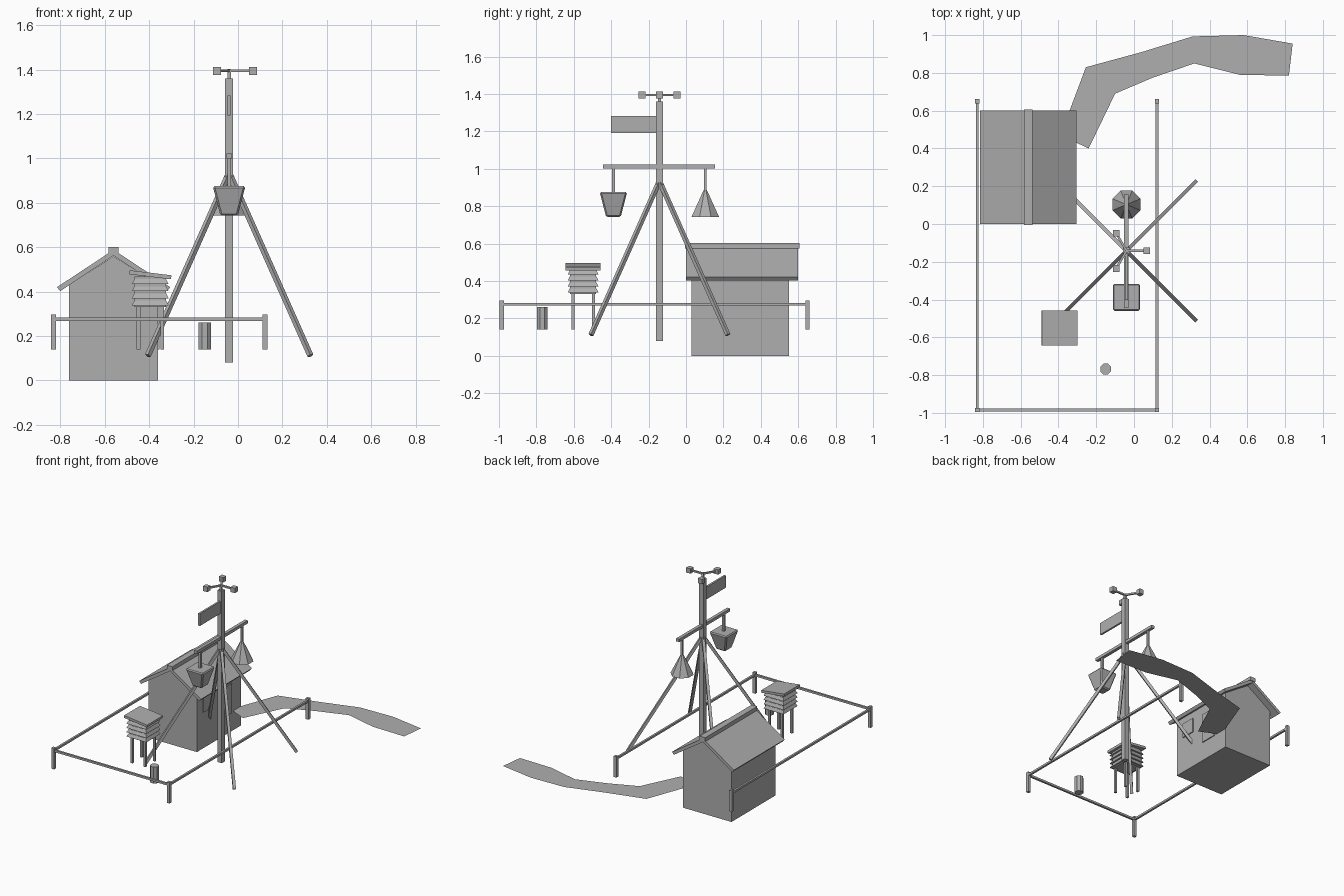
import bpy, bmesh, math
from mathutils import Vector, Matrix

if "Cube" in bpy.data.objects:
    bpy.data.objects.remove(bpy.data.objects["Cube"])

grey = bpy.data.materials.new("plain grey")
grey.use_nodes = True
grey.diffuse_color = (0.43, 0.43, 0.43, 1)
grey.node_tree.nodes["Principled BSDF"].inputs["Base Color"].default_value = (0.43, 0.43, 0.43, 1)

MX, MY, GROUND = -0.04, -0.142, 0.14      # mast position and ground level


def finish(name, bm):
    me = bpy.data.meshes.new(name)
    bm.to_mesh(me)
    bm.free()
    me.materials.append(grey)
    ob = bpy.data.objects.new(name, me)
    bpy.context.collection.objects.link(ob)
    return ob


def box(name, x, y, z, tilt=0):
    """Box from (min, max) pairs, optionally tilted about its own y axis."""
    bm = bmesh.new()
    bmesh.ops.create_cube(bm, size=1)
    size = [b - a for a, b in (x, y, z)]
    centre = [(a + b) / 2 for a, b in (x, y, z)]
    bm.transform(Matrix.Translation(centre) @ Matrix.Rotation(tilt, 4, 'Y')
                 @ Matrix.Diagonal((*size, 1)))
    return finish(name, bm)


def block(name, x, y, z, half):
    """Upright square bar centred on x, y."""
    return box(name, (x - half, x + half), (y - half, y + half), z)


def bar(name, a, b, width):
    """Square bar between two points."""
    a, b = Vector(a), Vector(b)
    d = b - a
    bm = bmesh.new()
    bmesh.ops.create_cube(bm, size=1)
    bm.transform(Matrix.Translation((a + b) / 2) @ d.to_track_quat('Z', 'Y').to_matrix().to_4x4()
                 @ Matrix.Diagonal((width, width, d.length, 1)))
    return finish(name, bm)


def cone(name, x, y, z, r_low, r_high, sides, turn=0):
    bm = bmesh.new()
    bmesh.ops.create_cone(bm, cap_ends=True, segments=sides, radius1=r_low,
                          radius2=r_high, depth=z[1] - z[0])
    bm.transform(Matrix.Translation((x, y, sum(z) / 2)) @ Matrix.Rotation(turn, 4, 'Z'))
    return finish(name, bm)


def prism(name, profile, y):
    """Extrude an x-z profile along y."""
    bm = bmesh.new()
    face = bm.faces.new([bm.verts.new((px, y[0], pz)) for px, pz in profile])
    out = bmesh.ops.extrude_face_region(bm, geom=[face])
    moved = [v for v in out["geom"] if isinstance(v, bmesh.types.BMVert)]
    bmesh.ops.translate(bm, verts=moved, vec=(0, y[1] - y[0], 0))
    bmesh.ops.recalc_face_normals(bm, faces=bm.faces)
    return finish(name, bm)


# Hut with gabled walls, roof slopes and ridge cap
HX = -0.56
prism("hut_walls", [(HX - 0.2, 0), (HX + 0.2, 0), (HX + 0.2, 0.43),
                    (HX, 0.56), (HX - 0.2, 0.43)], (0.03, 0.55))
for side, label in ((-1, "right"), (1, "left")):
    prism("hut_roof_" + label, [(HX, 0.562), (HX + side * 0.24, 0.402),
                                (HX + side * 0.255, 0.42), (HX, 0.588)], (0, 0.6))
box("hut_ridge", (HX - 0.023, HX + 0.023), (-0.006, 0.606), (0.573, 0.602))
box("hut_door", (HX + 0.198, HX + 0.207), (0.31, 0.435), (GROUND, 0.36))
box("hut_window", (HX + 0.198, HX + 0.207), (0.1, 0.207), (0.27, 0.378))

# Winding footpath, a flat sheet from the hut door
bm = bmesh.new()
left_edge = [(-0.39, 0.47), (-0.255, 0.83), (0.04, 0.91), (0.31, 0.993), (0.58, 1.0), (0.84, 0.955)]
right_edge = [(-0.24, 0.4), (-0.1, 0.69), (0.1, 0.775), (0.32, 0.85), (0.56, 0.79), (0.82, 0.785)]
rows = [[bm.verts.new((x, y, GROUND + 0.004)) for x, y in edge] for edge in (left_edge, right_edge)]
for i in range(len(left_edge) - 1):
    bm.faces.new((rows[1][i], rows[1][i + 1], rows[0][i + 1], rows[0][i]))
finish("footpath", bm)

# Mast with four splayed struts
block("mast", MX, MY, (0.08, 1.36), 0.018)
for sx in (-1, 1):
    for sy in (-1, 1):
        bar("mast_strut", (MX, MY, 0.935), (MX + sx * 0.366, MY + sy * 0.366, 0.112), 0.02)

# Cross arm carrying two hanging instruments
box("cross_arm", (MX - 0.012, MX + 0.012), (-0.445, 0.155), (1.0, 1.022))
block("bucket_hanger", MX, -0.388, (0.87, 1.005), 0.008)
block("cone_hanger", MX, 0.103, (0.87, 1.005), 0.007)
cone("hanging_cone", MX, 0.103, (0.742, 0.885), 0.08, 0.01, 8, math.pi / 8)
bucket = cone("hanging_bucket", MX, -0.388, (0.742, 0.875), 0.055, 0.104, 4, math.pi / 4)
bevel = bucket.modifiers.new("soft_corners", 'BEVEL')
bevel.width = 0.008
bevel.segments = 1

# Vane plate and spinning wind cups
box("wind_vane", (MX - 0.007, MX + 0.007), (-0.402, MY - 0.015), (1.192, 1.283))
block("cup_spindle", MX, MY, (1.35, 1.402), 0.008)
for i in range(3):
    a = i * math.tau / 3
    x, y = MX + 0.108 * math.cos(a), MY + 0.108 * math.sin(a)
    bar("cup_arm", (MX, MY, 1.394), (x, y, 1.394), 0.012)
    block("wind_cup", x, y, (1.376, 1.412), 0.018)

# Fence, open at the back
FX, FY = (-0.83, 0.122), (-0.985, 0.65)
for x in FX:
    for y in FY:
        block("fence_post", x, y, (GROUND, 0.296), 0.011)
    bar("side_rail", (x, FY[0], 0.275), (x, FY[1], 0.275), 0.015)
bar("front_rail", (FX[0], FY[0], 0.275), (FX[1], FY[0], 0.275), 0.015)

# Louvred instrument box on four legs with a sloping lid
BX, BY = -0.395, -0.55
block("louvre_box", BX, BY, (0.33, 0.468), 0.07)
for i in range(4):
    z = 0.338 + i * 0.032
    cone("louvre_slat", BX, BY, (z, z + 0.022), 0.117, 0.101, 4, math.pi / 4)
box("louvre_lid", (BX - 0.095, BX + 0.095), (BY - 0.093, BY + 0.093), (0.467, 0.485), 0.12)
for sx in (-1, 1):
    for sy in (-1, 1):
        block("louvre_leg", BX + sx * 0.053, BY + sy * 0.055, (GROUND, 0.34), 0.008)

# Rain gauge
cone("rain_gauge", -0.15, -0.768, (GROUND, 0.262), 0.031, 0.031, 8, math.pi / 8)
